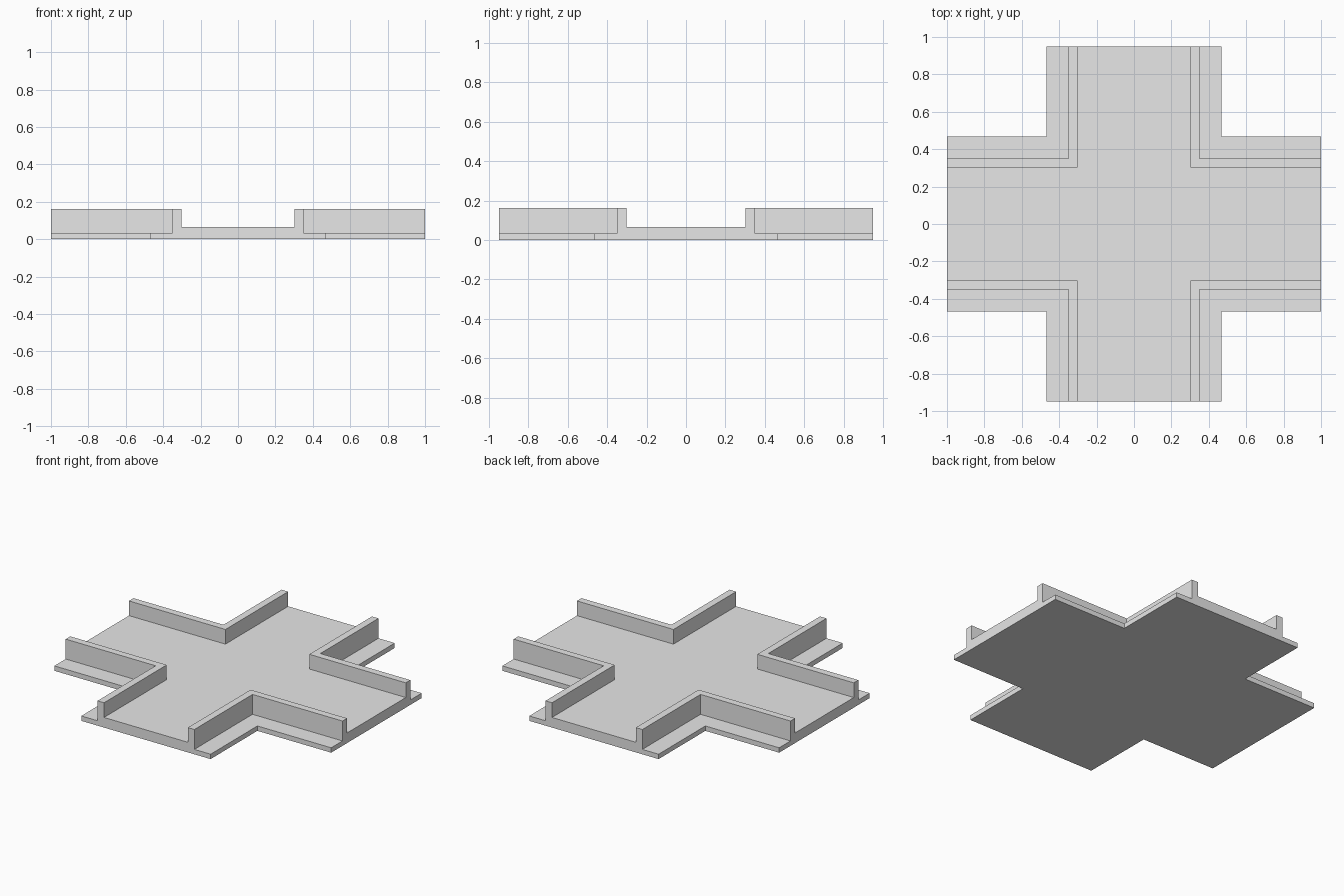
import bpy
import bmesh

if "Cube" in bpy.data.objects:
    bpy.data.objects.remove(bpy.data.objects["Cube"], do_unlink=True)

LENGTH_X, LENGTH_Y = 1.0, 0.95          # half extents of the two arms
BASE_W, WALL_OUT, WALL_IN = 0.467, 0.35, 0.303
LEDGE_Z, DECK_Z, WALL_Z = 0.032, 0.066, 0.162

grey = bpy.data.materials.new("plain_grey")
grey.use_nodes = True
colour = (0.8, 0.8, 0.8, 1)
grey.diffuse_color = colour
grey.node_tree.nodes["Principled BSDF"].inputs["Base Color"].default_value = colour


def prism(name, outline, bottom, top):
    """Extrude a flat outline upward between two heights."""
    bm = bmesh.new()
    face = bm.faces.new([bm.verts.new((x, y, bottom)) for x, y in outline])
    raised = bmesh.ops.extrude_face_region(bm, geom=[face], use_keep_orig=True)["geom"]
    for v in raised:
        if isinstance(v, bmesh.types.BMVert):
            v.co.z = top
    bmesh.ops.recalc_face_normals(bm, faces=bm.faces)
    mesh = bpy.data.meshes.new(name)
    bm.to_mesh(mesh)
    bm.free()
    mesh.materials.append(grey)
    obj = bpy.data.objects.new(name, mesh)
    bpy.context.collection.objects.link(obj)
    return obj


def cross(w):
    """Plus-shaped outline with arms of half width w."""
    quarter = [(LENGTH_X, w), (w, w), (w, LENGTH_Y)]
    right = [(x, -y) for x, y in reversed(quarter)] + quarter
    return right + [(-x, y) for x, y in reversed(right)]


# Thin base with ledges, and the raised roadway on it
prism("base_plate", cross(BASE_W), 0, LEDGE_Z)
prism("raised_deck", cross(WALL_OUT), LEDGE_Z, DECK_Z)

# L-shaped parapet wall in each corner
wall = [(LENGTH_X, WALL_IN), (LENGTH_X, WALL_OUT), (WALL_OUT, WALL_OUT),
        (WALL_OUT, LENGTH_Y), (WALL_IN, LENGTH_Y), (WALL_IN, WALL_IN)]
for side, sx in (("left", 1), ("right", -1)):
    for end, sy in (("back", 1), ("front", -1)):
        prism(f"corner_wall_{end}_{side}",
              [(x * sx, y * sy) for x, y in wall], DECK_Z, WALL_Z)
